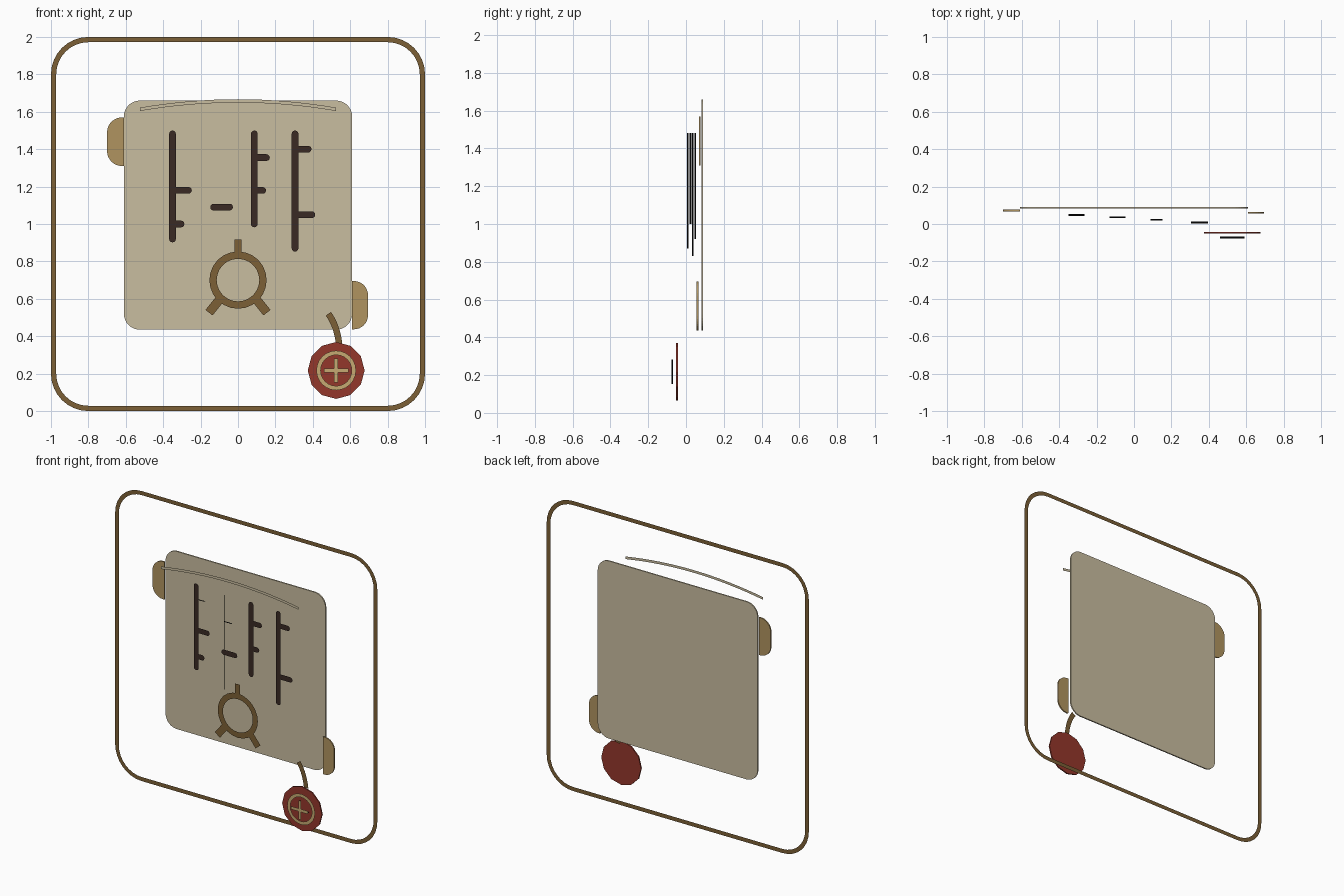
import bpy, bmesh
from math import sin, cos, pi, hypot, atan2

cube = bpy.data.objects.get("Cube")
if cube:
    bpy.data.objects.remove(cube, do_unlink=True)


def material(name, r, g, b):
    def lin(c):
        c /= 255
        return c / 12.92 if c <= 0.04045 else ((c + 0.055) / 1.055) ** 2.4
    m = bpy.data.materials.new(name)
    m.use_nodes = True
    col = (lin(r), lin(g), lin(b), 1)
    m.diffuse_color = col
    bsdf = m.node_tree.nodes["Principled BSDF"]
    bsdf.inputs["Base Color"].default_value = col
    bsdf.inputs["Roughness"].default_value = 0.9
    return m


PARCHMENT = material("parchment", 201, 189, 160)
TAN = material("tan_curl", 176, 148, 96)
BRONZE = material("bronze", 124, 96, 54)
INK = material("dark_ink", 58, 42, 36)
BLACK = material("black_edge", 4, 4, 4)
WAX = material("red_wax", 148, 55, 43)
GOLD = material("pale_gold", 198, 170, 114)


def build(name, mat, polys, depth=0):
    """Make one object from polygons of 3D points, optionally thickened along y."""
    bm = bmesh.new()
    faces = [bm.faces.new([bm.verts.new(p) for p in poly]) for poly in polys]
    bmesh.ops.remove_doubles(bm, verts=bm.verts[:], dist=1e-5)
    if depth:
        ext = bmesh.ops.extrude_face_region(bm, geom=bm.faces[:], use_keep_orig=True)
        verts = [v for v in ext["geom"] if isinstance(v, bmesh.types.BMVert)]
        bmesh.ops.translate(bm, verts=verts, vec=(0, depth, 0))
        bmesh.ops.recalc_face_normals(bm, faces=bm.faces[:])
    me = bpy.data.meshes.new(name)
    bm.to_mesh(me)
    bm.free()
    me.materials.append(mat)
    ob = bpy.data.objects.new(name, me)
    bpy.context.collection.objects.link(ob)
    return ob


def flat(pts, y):
    return [(x, y, z) for x, z in pts]


def arc(cx, cz, r, a0, a1, n):
    return [(cx + r * cos(a0 + (a1 - a0) * i / n), cz + r * sin(a0 + (a1 - a0) * i / n))
            for i in range(n + 1)]


def circle(cx, cz, r, n):
    return arc(cx, cz, r, pi / 2, pi / 2 + 2 * pi, n)[:-1]


def rounded(x0, x1, z0, z1, radii, n=8):
    """Rounded rectangle; radii run top right, top left, bottom left, bottom right."""
    pts = []
    corners = ((x1, z1, -1, -1), (x0, z1, 1, -1), (x0, z0, 1, 1), (x1, z0, -1, 1))
    for i, (x, z, sx, sz) in enumerate(corners):
        r = radii[i]
        if r:
            pts += arc(x + sx * r, z + sz * r, r, i * pi / 2, (i + 1) * pi / 2, n)
        else:
            pts.append((x, z))
    return pts


def band(outer, inner, y, closed=True):
    n = len(outer)
    return [flat([outer[i], outer[(i + 1) % n], inner[(i + 1) % n], inner[i]], y)
            for i in range(n if closed else n - 1)]


def bar(a, b, w, y):
    """Straight stroke with square ends."""
    dx, dz = b[0] - a[0], b[1] - a[1]
    k = w / 2 / hypot(dx, dz)
    ox, oz = -dz * k, dx * k
    return flat([(a[0] - ox, a[1] - oz), (b[0] - ox, b[1] - oz),
                 (b[0] + ox, b[1] + oz), (a[0] + ox, a[1] + oz)], y)


def capsule(a, b, w, y):
    """Straight stroke with round ends."""
    t = atan2(b[1] - a[1], b[0] - a[0])
    return flat(arc(*b, w / 2, t - pi / 2, t + pi / 2, 6)
                + arc(*a, w / 2, t + pi / 2, t + 3 * pi / 2, 6), y)


def ribbon(a, b, y, d=0.01):
    """Thin edge-on strip running along a stroke."""
    return [(a[0], y, a[1]), (b[0], y, b[1]), (b[0], y + d, b[1]), (a[0], y + d, a[1])]


# Border frame
build("border_frame", BRONZE, band(rounded(-1, 1, 0, 2, [0.2] * 4),
                                   rounded(-0.972, 0.972, 0.028, 1.972, [0.172] * 4), 0.09))

# Parchment sheet and its curled side tabs
build("parchment_sheet", PARCHMENT,
      [flat(rounded(-0.61, 0.61, 0.435, 1.66, [0.085] * 4), 0.082)], 0.009)
build("upper_right_curl", TAN,
      [flat(rounded(-0.70, -0.61, 1.31, 1.57, [0, 0.08, 0.08, 0]), 0.068)], 0.009)
build("lower_left_curl", TAN,
      [flat(rounded(0.61, 0.695, 0.437, 0.695, [0.075, 0, 0, 0.075]), 0.056)], 0.009)

# Arched strip near the top edge
upper, lower = [], []
for i in range(17):
    x = -0.525 + 1.05 * i / 16
    z = 1.667 - 0.045 * (x / 0.525) ** 2
    upper.append((x, z))
    lower.append((x, z - 0.018))
build("top_strip", PARCHMENT, band(lower, upper, -0.09, closed=False))

# Written glyphs: stem x, stem bottom, layer, inked stem, inked bars, edge-only bars
glyphs = [
    (-0.35, 0.92, 0.044, True, [(1.18, 0.085), (1.0, 0.045)], [(1.39, 0.06)]),
    (-0.13, 0.83, 0.031, False, [(1.09, 0.085)], [(1.3, 0.06)]),
    (0.087, 1.0, 0.018, True, [(1.355, 0.065), (1.18, 0.045)], []),
    (0.305, 0.87, 0.004, True, [(1.4, 0.07), (1.05, 0.09)], []),
]
for n, (x, z0, y, stem, bars, edges) in enumerate(glyphs, 1):
    spine = ((x, z0), (x, 1.482))
    inked = [((x, z), (x + l, z)) for z, l in bars]
    thin = [((x, z), (x + l, z)) for z, l in edges]
    build(f"glyph_{n}_ink", INK,
          [capsule(a, b, 0.036, y) for a, b in ([spine] if stem else []) + inked])
    build(f"glyph_{n}_edges", BLACK, [ribbon(a, b, y) for a, b in [spine] + inked + thin])

# Ring emblem with three spokes
build("emblem_ring", BRONZE, band(circle(0, 0.70, 0.153, 24), circle(0, 0.70, 0.114, 24), -0.002))
spokes = [bar((0, 0.83), (0, 0.917), 0.038, -0.003)]
for s in (-1, 1):
    spokes.append(bar((s * 0.088, 0.61), (s * 0.155, 0.526), 0.048, -0.003))
build("emblem_spokes", BRONZE, spokes)

# Curved cord holding the seal
left, right = [], []
for i in range(9):
    t = i / 8
    x = 0.483 * (1 - t) ** 2 + 2 * 0.53 * t * (1 - t) + 0.541 * t * t
    z = 0.52 * (1 - t) ** 2 + 2 * 0.455 * t * (1 - t) + 0.355 * t * t
    dx = 2 * (1 - t) * 0.047 + 2 * t * 0.011
    dz = -2 * (1 - t) * 0.065 - 2 * t * 0.1
    k = 0.017 / hypot(dx, dz)
    left.append((x + dz * k, z - dx * k))
    right.append((x - dz * k, z + dx * k))
build("seal_cord", BRONZE, band(left, right, -0.03, closed=False))

# Wax seal with ring and cross
SX, SZ = 0.525, 0.217
build("wax_seal", WAX, [flat(circle(SX, SZ, 0.152, 12), -0.052)], 0.009)
build("seal_ring", GOLD, band(circle(SX, SZ, 0.106, 24), circle(SX, SZ, 0.083, 24), -0.062))
arms = [((SX - 0.065, SZ), (SX + 0.065, SZ)), ((SX, SZ - 0.065), (SX, SZ + 0.065))]
build("seal_cross", GOLD, [bar(a, b, 0.021, -0.078) for a, b in arms])
build("seal_cross_edges", BLACK, [ribbon(a, b, -0.078) for a, b in arms])
